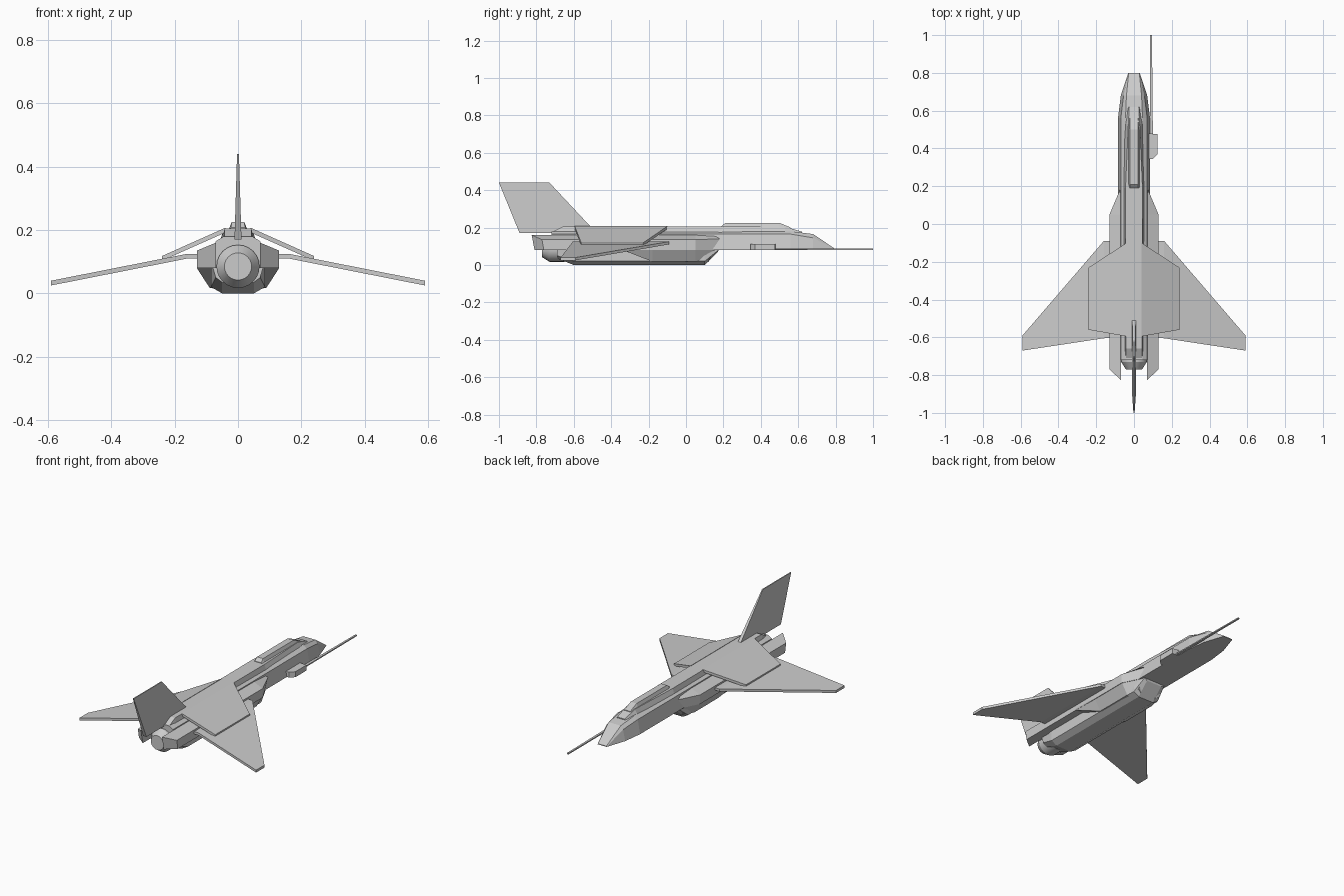
import bpy
import bmesh
from math import radians
from mathutils import Matrix, Vector

if "Cube" in bpy.data.objects:
    bpy.data.objects.remove(bpy.data.objects["Cube"])

grey = bpy.data.materials.new("airframe_grey")
grey.use_nodes = True
colour = (0.6, 0.6, 0.6, 1)
grey.diffuse_color = colour
grey.node_tree.nodes["Principled BSDF"].inputs["Base Color"].default_value = colour


def finish(name, bm):
    bmesh.ops.recalc_face_normals(bm, faces=bm.faces)
    mesh = bpy.data.meshes.new(name)
    bm.to_mesh(mesh)
    bm.free()
    mesh.materials.append(grey)
    obj = bpy.data.objects.new(name, mesh)
    bpy.context.collection.objects.link(obj)
    return obj


def loft(name, rings):
    """Join matching rings of points and cap both ends."""
    bm = bmesh.new()
    loops = [[bm.verts.new(p) for p in ring] for ring in rings]
    n = len(loops[0])
    for a, b in zip(loops, loops[1:]):
        for i in range(n):
            j = (i + 1) % n
            bm.faces.new((a[i], a[j], b[j], b[i]))
    bm.faces.new(loops[0])
    bm.faces.new(loops[-1])
    return finish(name, bm)


def mirror_pair(obj):
    mod = obj.modifiers.new("other_side", 'MIRROR')
    mod.use_axis[0] = True


def section(y, half):
    """Symmetric cross-section from (x, z) points on one side, with y a number or a function of z."""
    at = y if callable(y) else (lambda z: y)
    side = [(x, at(z), z) for x, z in half]
    return side + [(-x, py, z) for x, py, z in reversed(side)]


def plate(name, outline, thick):
    """Plate with a top outline, dropped straight down for its underside."""
    return loft(name, [outline, [(x, y, z - thick) for x, y, z in outline]])


# Long upper fuselage with its chiselled nose
hull = [(0.085, 0.08), (0.07, 0.165), (0.045, 0.18)]
loft("fuselage", [
    section(-0.72, hull),
    section(0.56, hull),
    section(0.68, [(0.07, 0.08), (0.055, 0.145), (0.04, 0.165)]),
    section(0.80, [(0.03, 0.08), (0.03, 0.082), (0.028, 0.084)]),
])

# Raised spine, sloping down at both ends
loft("spine", [
    section(-0.71, [(0.045, 0.17), (0.042, 0.18)]),
    section(-0.66, [(0.05, 0.17), (0.042, 0.205)]),
    section(0.19, [(0.055, 0.17), (0.045, 0.205)]),
    section(0.53, [(0.05, 0.17), (0.03, 0.205)]),
    section(0.62, [(0.035, 0.165), (0.025, 0.178)]),
])

# Narrow canopy
loft("canopy", [
    section(0.19, [(0.03, 0.2), (0.022, 0.208)]),
    section(0.21, [(0.03, 0.2), (0.02, 0.225)]),
    section(0.50, [(0.03, 0.2), (0.02, 0.225)]),
    section(0.56, [(0.03, 0.19), (0.02, 0.2)]),
])

# Belly keel, tapered at both ends
belly = [(0.05, 0), (0.085, 0.02), (0.085, 0.1)]
loft("belly", [
    section(-0.69, [(0.05, 0.035), (0.07, 0.05), (0.085, 0.1)]),
    section(-0.60, belly),
    section(0.10, belly),
    section(lambda z: 0.15 + z * 0.3, [(0.05, 0.07), (0.07, 0.08), (0.07, 0.1)]),
])

# Side pods running the length of the body
pod = loft("side_pod", [
    [(x, y, z) for x, y, z in ring] for ring in (
        [(0.07, -0.81, 0.08), (0.13, -0.76, 0.08), (0.13, -0.77, 0.135), (0.07, -0.825, 0.16)],
        [(0.07, 0.05, 0.08), (0.13, 0.05, 0.08), (0.13, 0.05, 0.135), (0.07, 0.05, 0.16)],
        [(0.06, 0.16, 0.08), (0.075, 0.16, 0.08), (0.075, 0.18, 0.14), (0.06, 0.18, 0.157)],
    )
])
mirror_pair(pod)

# Bulges under the pods
bulge = loft("intake_bulge", [
    [(0.05, -0.34, 0.08), (0.13, -0.34, 0.08), (0.13, -0.34, 0.09), (0.05, -0.34, 0.09)],
    [(0.05, -0.18, 0.015), (0.09, -0.18, 0.018), (0.13, -0.18, 0.085), (0.05, -0.18, 0.09)],
    [(0.05, 0.05, 0.01), (0.09, 0.05, 0.018), (0.13, 0.05, 0.085), (0.05, 0.05, 0.09)],
    [(0.05, 0.12, 0.015), (0.07, 0.125, 0.03), (0.075, 0.16, 0.085), (0.05, 0.16, 0.09)],
])
mirror_pair(bulge)

# Drooping delta wings
wing = loft("wing", [
    [(x, front, top), (x, back, top), (x, back, top - 0.015), (x, front, top - 0.015)]
    for x, front, back, top in ((0.05, -0.09, -0.6, 0.125), (0.16, -0.09, -0.605, 0.125),
                                (0.59, -0.59, -0.67, 0.04))
])
mirror_pair(wing)

# Sloping upper panels between spine and wing
panel = plate("wing_panel", [(0.04, -0.1, 0.207), (0.24, -0.23, 0.118),
                             (0.24, -0.56, 0.118), (0.04, -0.595, 0.207)], 0.015)
mirror_pair(panel)

# Swept tail fin, thinner towards the top
loft("tail_fin", [
    [(-w, back, z), (w, back, z), (w, front, z), (-w, front, z)]
    for w, back, front, z in ((0.011, -0.89, -0.5, 0.17), (0.01, -0.904, -0.51, 0.205),
                              (0.003, -1, -0.73, 0.44))
])

# Engine nozzle
bm = bmesh.new()
for r1, r2, y, depth in ((0.068, 0.068, -0.69, 0.08), (0.043, 0.068, -0.75, 0.04)):
    turn = Matrix.Translation(Vector((0, y, 0.085))) @ Matrix.Rotation(radians(-90), 4, 'X')
    bmesh.ops.create_cone(bm, cap_ends=True, segments=24, radius1=r1, radius2=r2,
                          depth=depth, matrix=turn)
nozzle = finish("engine_nozzle", bm)
bpy.context.view_layer.objects.active = nozzle
nozzle.select_set(True)
bpy.ops.object.shade_smooth_by_angle(angle=radians(30))

# Sensor box and long probe on one side of the nose
plate("probe_box", [(0.075, 0.345, 0.113), (0.1, 0.345, 0.113), (0.125, 0.37, 0.113),
                    (0.125, 0.475, 0.113), (0.075, 0.48, 0.113)], 0.033)
plate("probe", [(0.083, 0.47, 0.089), (0.1, 0.47, 0.089),
                (0.095, 1, 0.087), (0.085, 1, 0.087)], 0.007)
